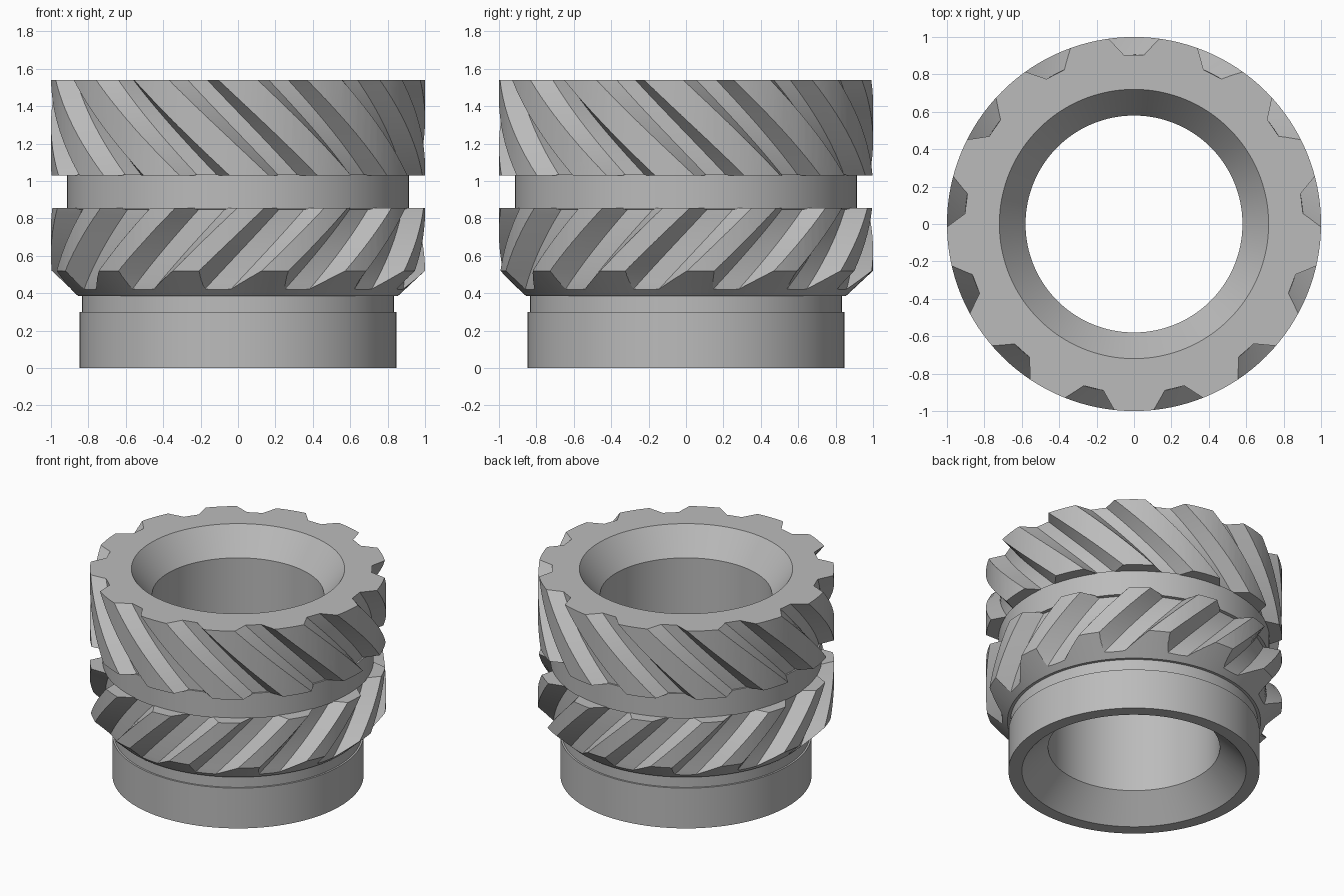
import bpy, bmesh
from math import radians, cos, sin

cube = bpy.data.objects.get("Cube")
if cube:
    bpy.data.objects.remove(cube, do_unlink=True)

TEETH = 13
STEP = 360 / TEETH

metal = bpy.data.materials.new("plain_grey_metal")
metal.use_nodes = True
GREY = (0.5, 0.5, 0.5, 1)
metal.diffuse_color = GREY
metal.node_tree.nodes["Principled BSDF"].inputs["Base Color"].default_value = GREY


def polar(r, deg, z):
    return (r * cos(radians(deg)), r * sin(radians(deg)), z)


def finish(bm, name):
    bmesh.ops.recalc_face_normals(bm, faces=bm.faces)
    mesh = bpy.data.meshes.new(name)
    bm.to_mesh(mesh)
    bm.free()
    obj = bpy.data.objects.new(name, mesh)
    bpy.context.collection.objects.link(obj)
    mesh.materials.append(metal)
    return obj


def bridge(bm, a, b):
    for i in range(len(a)):
        j = (i + 1) % len(a)
        bm.faces.new((a[i], a[j], b[j], b[i]))


def lathe(name, profile, segments=128):
    """Revolve a closed (radius, height) outline around the z axis."""
    bm = bmesh.new()
    loops = [[bm.verts.new(polar(r, 360 * i / segments, z)) for i in range(segments)]
             for r, z in profile]
    for k, loop in enumerate(loops):
        bridge(bm, loop, loops[(k + 1) % len(loops)])
    return finish(bm, name)


def twisted_gear(name, notch, z0, z1, z_ref, start, twist, layers=24):
    """Solid gear whose notch outline (radius, degrees) turns with height."""
    bm = bmesh.new()
    loops = []
    for k in range(layers + 1):
        z = z0 + (z1 - z0) * k / layers
        turn = start + twist * (z - z_ref)
        loops.append([bm.verts.new(polar(r, turn + t * STEP + a, z))
                      for t in range(TEETH) for r, a in notch])
    for a, b in zip(loops, loops[1:]):
        bridge(bm, a, b)
    bm.faces.new(loops[0])
    bm.faces.new(loops[-1])
    return finish(bm, name)


def smooth(obj):
    bpy.ops.object.select_all(action='DESELECT')
    obj.select_set(True)
    bpy.context.view_layer.objects.active = obj
    bpy.ops.object.shade_smooth_by_angle(angle=radians(25))


def grooved_band(name, profile, **gear):
    """Turned ring trimmed by a twisted gear, leaving helical grooves."""
    ring = lathe(name, profile)
    cutter = twisted_gear(name + "_cutter", **gear)
    mod = ring.modifiers.new("grooves", 'BOOLEAN')
    mod.operation = 'INTERSECT'
    mod.solver = 'EXACT'
    mod.object = cutter
    bpy.context.view_layer.objects.active = ring
    bpy.ops.object.modifier_apply(modifier=mod.name)
    bpy.data.objects.remove(cutter, do_unlink=True)
    smooth(ring)
    return ring


# Sleeve with chamfered bore, lower collar, lip and middle neck
sleeve = lathe("sleeve", [
    (0.72, 1.54), (0.58, 1.35), (0.58, 0.18), (0.757, 0), (0.848, 0),
    (0.848, 0.3), (0.835, 0.3), (0.835, 0.4), (0.835, 0.84), (0.915, 0.85),
    (0.915, 1.035), (0.83, 1.04), (0.83, 1.5)])
smooth(sleeve)

# Upper band, grooves leaning one way
grooved_band(
    "upper_grooved_band",
    [(0.8, 1.03), (1, 1.03), (1, 1.54), (0.72, 1.54)],
    notch=[(1.05, -9.8), (0.905, -3.4), (0.905, 3.4), (1.05, 9.8)],
    z0=0.95, z1=1.6, z_ref=1.54, start=90, twist=-61)

# Lower band with chamfered edge, grooves leaning the other way
grooved_band(
    "lower_grooved_band",
    [(0.8, 0.385), (0.855, 0.385), (1, 0.52), (1, 0.855), (0.8, 0.855)],
    notch=[(1.05, -3.1), (0.895, 5.8), (0.895, 14.8), (1.05, 20.1)],
    z0=0.3, z1=0.92, z_ref=0.52, start=258.7, twist=60)
